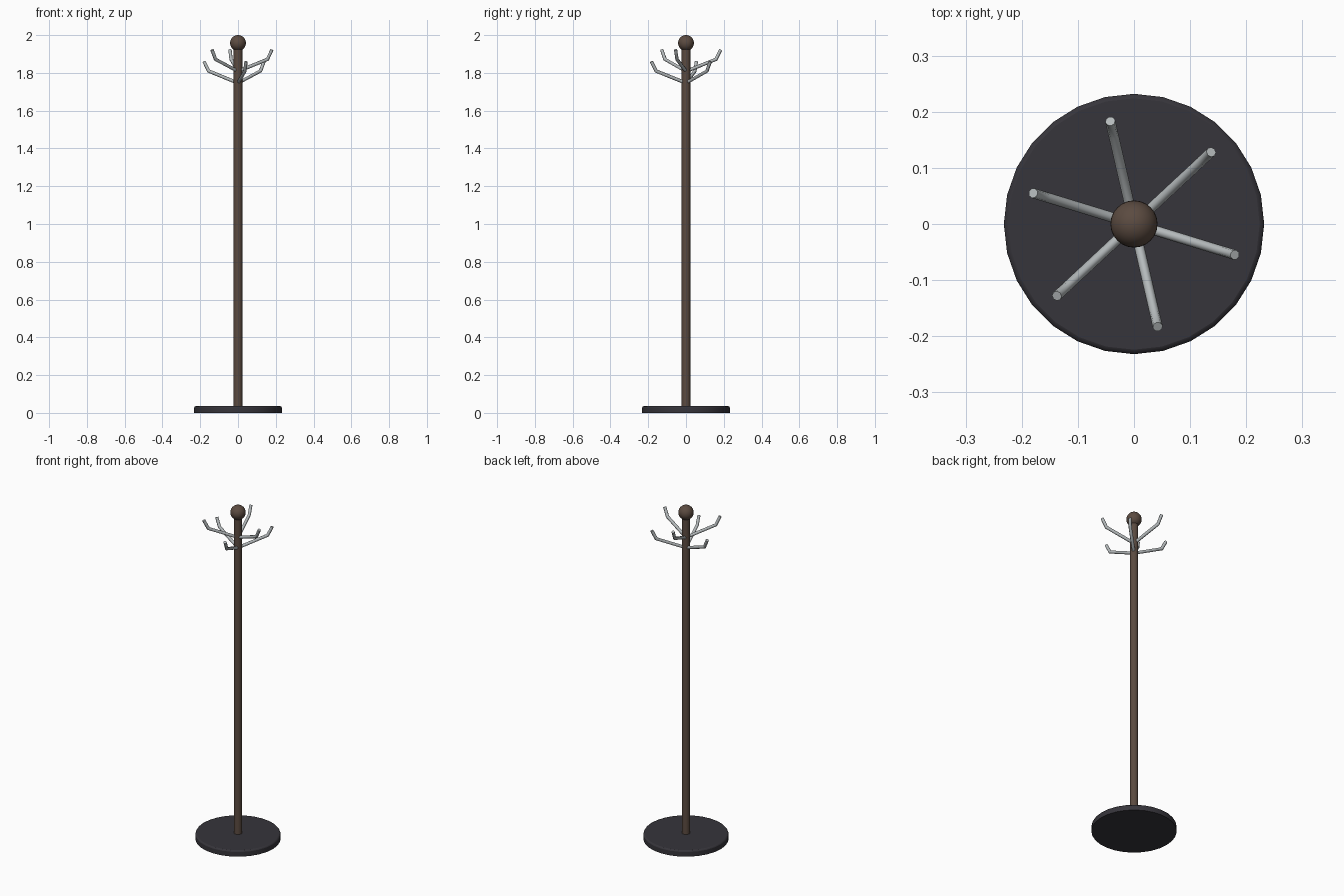
import bpy, bmesh, math
from mathutils import Vector

cube = bpy.data.objects.get("Cube")
if cube:
    bpy.data.objects.remove(cube, do_unlink=True)


def material(name, rgb, roughness=0.5):
    mat = bpy.data.materials.new(name)
    mat.use_nodes = True
    mat.diffuse_color = (*rgb, 1)
    shader = mat.node_tree.nodes["Principled BSDF"]
    shader.inputs["Base Color"].default_value = (*rgb, 1)
    shader.inputs["Roughness"].default_value = roughness
    return mat


wood = material("dark wood", (0.105, 0.07, 0.052))
iron = material("charcoal base", (0.037, 0.035, 0.043))
steel = material("brushed steel", (0.46, 0.49, 0.5))


def finish(obj, name, mat, angle=40):
    obj.name = obj.data.name = name
    obj.data.materials.append(mat)
    bpy.ops.object.select_all(action='DESELECT')
    obj.select_set(True)
    bpy.context.view_layer.objects.active = obj
    bpy.ops.object.shade_smooth_by_angle(angle=math.radians(angle))
    return obj


def cylinder(name, radius, bottom, top, sides, mat):
    bpy.ops.mesh.primitive_cylinder_add(
        vertices=sides, radius=radius, depth=top - bottom,
        location=(0, 0, (bottom + top) / 2))
    return finish(bpy.context.object, name, mat)


def tube(name, points, radius, sides, mat):
    """Sweep a round section along a bent path with mitred corners."""
    bm = bmesh.new()
    dirs = [(b - a).normalized() for a, b in zip(points, points[1:])]
    side = dirs[0].cross(Vector((0, 0, 1))).normalized()
    rings = []
    for i, p in enumerate(points):
        before, after = dirs[max(i - 1, 0)], dirs[min(i, len(dirs) - 1)]
        along = (before + after).normalized()
        up = side.cross(along) / along.dot(after)
        ring = []
        for k in range(sides):
            a = math.tau * k / sides
            ring.append(bm.verts.new(p + radius * (side * math.cos(a) + up * math.sin(a))))
        rings.append(ring)
    for low, high in zip(rings, rings[1:]):
        for k in range(sides):
            n = (k + 1) % sides
            bm.faces.new((low[k], low[n], high[n], high[k]))
    bm.faces.new(rings[0])
    bm.faces.new(rings[-1])
    bmesh.ops.recalc_face_normals(bm, faces=bm.faces)
    mesh = bpy.data.meshes.new(name)
    bm.to_mesh(mesh)
    bm.free()
    obj = bpy.data.objects.new(name, mesh)
    bpy.context.collection.objects.link(obj)
    return finish(obj, name, mat, 50)


# Round base with a softened top rim
base = cylinder("base", 0.232, 0, 0.036, 28, iron)
bm = bmesh.new()
bm.from_mesh(base.data)
rim = [e for e in bm.edges if all(v.co.z > 0 for v in e.verts)]
bmesh.ops.bevel(bm, geom=rim, offset=0.008, segments=2, profile=0.5, affect='EDGES')
bm.to_mesh(base.data)
bm.free()

# Pole and ball finial
cylinder("pole", 0.023, 0.03, 1.95, 16, wood)
bpy.ops.mesh.primitive_uv_sphere_add(segments=24, ring_count=16, radius=0.042,
                                     location=(0, 0, 1.958))
finish(bpy.context.object, "finial", wood)

# Six bent hooks, alternating between two heights
for i in range(6):
    angle = math.radians(43 + 60 * i)
    out = Vector((math.cos(angle), math.sin(angle), 0))
    start = 1.75 + 0.062 * (i % 2)
    path = [out * r + Vector((0, 0, start + h))
            for r, h in ((0.01, 0), (0.163, 0.06), (0.188, 0.11))]
    tube(f"hook_{i + 1}", path, 0.009, 8, steel)
